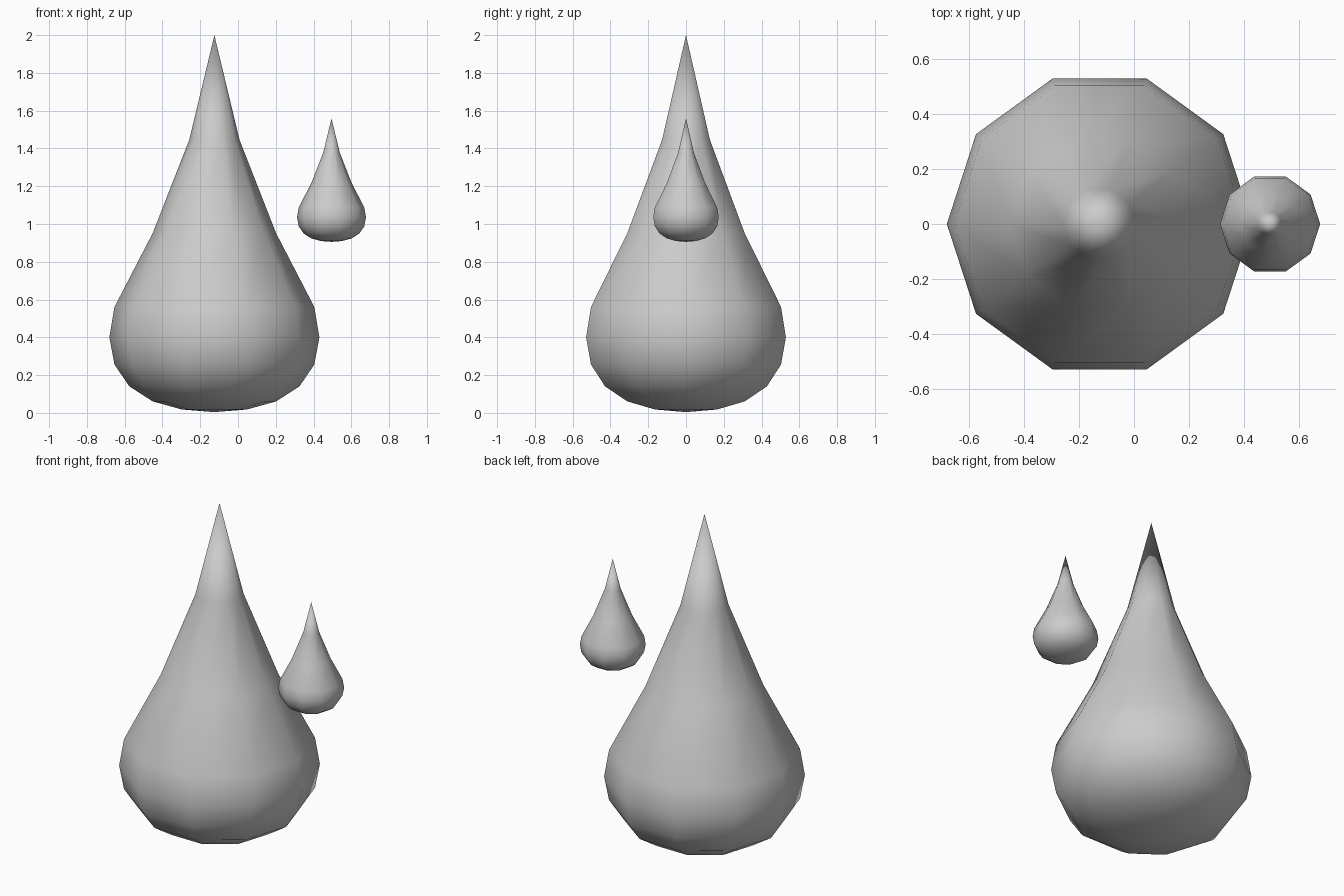
import bpy, bmesh
from math import pi, cos, sin

if "Cube" in bpy.data.objects:
    bpy.data.objects.remove(bpy.data.objects["Cube"])

SIDES = 10
# teardrop profile (radius, height) from just above the bottom pole to just below the tip
PROFILE = [(0.172, 0.018), (0.327, 0.061), (0.45, 0.14), (0.529, 0.256), (0.556, 0.40),
           (0.529, 0.561), (0.326, 0.953), (0.133, 1.446)]
TIP = 2.0


def make_drop(name, x, z, scale):
    bm = bmesh.new()
    rings = [[bm.verts.new((r * cos(2 * pi * i / SIDES), r * sin(2 * pi * i / SIDES), h))
              for i in range(SIDES)] for r, h in PROFILE]
    bottom = bm.verts.new((0, 0, 0.004))
    tip = bm.verts.new((0, 0, TIP))
    for i in range(SIDES):
        j = (i + 1) % SIDES
        bm.faces.new((bottom, rings[0][j], rings[0][i]))
        for a, b in zip(rings, rings[1:]):
            bm.faces.new((a[i], a[j], b[j], b[i]))
        bm.faces.new((rings[-1][i], rings[-1][j], tip))
    for f in bm.faces:
        f.smooth = True
    bmesh.ops.scale(bm, vec=(scale,) * 3, verts=bm.verts)
    mesh = bpy.data.meshes.new(name)
    bm.to_mesh(mesh)
    bm.free()
    obj = bpy.data.objects.new(name, mesh)
    obj.location = (x, 0, z)
    bpy.context.collection.objects.link(obj)


# big drop on the ground, small drop floating to its right
make_drop("large_drop", -0.125, 0.0, 1.0)
make_drop("small_drop", 0.495, 0.904, 0.328)
